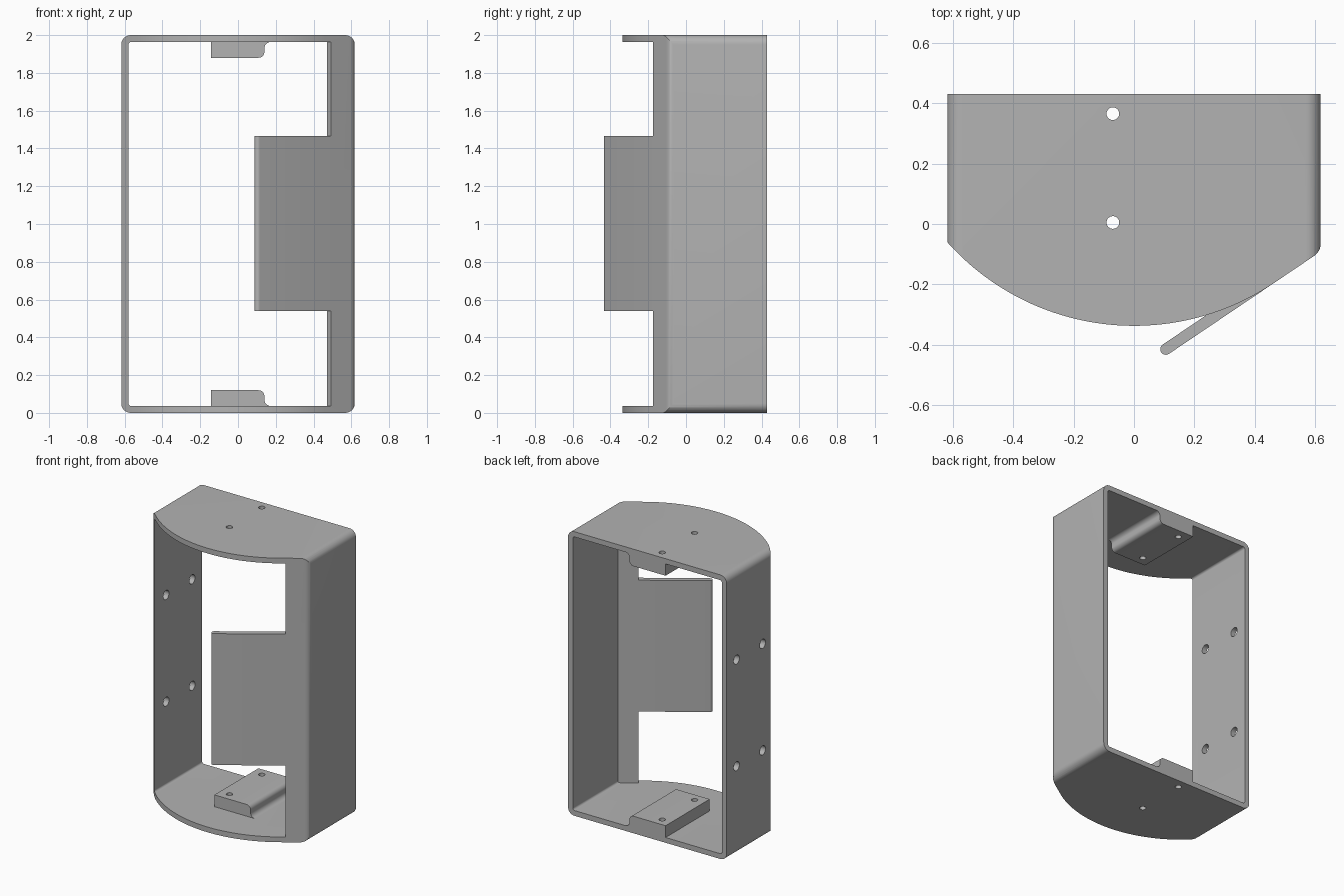
import bpy, bmesh, math
from mathutils import Vector, Matrix

if "Cube" in bpy.data.objects:
    bpy.data.objects.remove(bpy.data.objects["Cube"], do_unlink=True)

W, BACK, H, T = 0.618, 0.43, 2.0, 0.037      # half width, rear, height, sheet thickness
ARC_Y, ARC_R = 0.491, 0.828                  # centre and radius of the bowed front
BEND = math.radians(34)
ALONG = Vector((-math.cos(BEND), -math.sin(BEND)))   # direction of the bent lip
INWARD = Vector((-math.sin(BEND), math.cos(BEND)))
TANGENT = Vector((0, ARC_Y)) - INWARD * ARC_R        # bow meets the lip here
LIP_END = TANGENT - ALONG * 0.035

grey = bpy.data.materials.new("grey metal")
grey.use_nodes = True
grey.diffuse_color = (0.45, 0.45, 0.45, 1)
grey.node_tree.nodes["Principled BSDF"].inputs["Base Color"].default_value = (0.45, 0.45, 0.45, 1)


def arc(cx, cy, r, a0, a1, n=8):
    """Points on an arc, angles in degrees."""
    angles = [math.radians(a0 + (a1 - a0) * i / n) for i in range(n + 1)]
    return [(cx + r * math.cos(a), cy + r * math.sin(a)) for a in angles]


def rounded_rect(x, z0, z1, r):
    corners = [(x - r, z1 - r, 0), (r - x, z1 - r, 90), (r - x, z0 + r, 180), (x - r, z0 + r, 270)]
    return [p for cx, cz, a in corners for p in arc(cx, cz, r, a, a + 90)]


def prism(name, outline, lo, hi, axis="z"):
    """Extrude an xy outline along z, or an xz outline along y."""
    place = (lambda p: (p[0], p[1], lo)) if axis == "z" else (lambda p: (p[0], lo, p[1]))
    bm = bmesh.new()
    face = bm.faces.new([bm.verts.new(place(p)) for p in outline])
    top = bmesh.ops.extrude_face_region(bm, geom=[face])["geom"]
    step = (0, 0, hi - lo) if axis == "z" else (0, hi - lo, 0)
    bmesh.ops.translate(bm, vec=step, verts=[v for v in top if isinstance(v, bmesh.types.BMVert)])
    bmesh.ops.recalc_face_normals(bm, faces=bm.faces)
    return make(name, bm)


def make(name, bm):
    mesh = bpy.data.meshes.new(name)
    bm.to_mesh(mesh)
    bm.free()
    mesh.materials.append(grey)
    obj = bpy.data.objects.new(name, mesh)
    bpy.context.collection.objects.link(obj)
    return obj


def drill(name, centre, radius, length, axis):
    bm = bmesh.new()
    turn = Matrix.Rotation(math.pi / 2, 4, "Y") if axis == "x" else Matrix()
    bmesh.ops.create_cone(bm, cap_ends=True, segments=32, radius1=radius, radius2=radius,
                          depth=length, matrix=Matrix.Translation(centre) @ turn)
    return make(name, bm)


def combine(obj, tool, operation):
    """Apply a boolean to obj."""
    mod = obj.modifiers.new("cut", "BOOLEAN")
    mod.operation, mod.solver, mod.object = operation, "EXACT", tool
    bpy.context.view_layer.update()
    result = bpy.data.meshes.new_from_object(obj.evaluated_get(bpy.context.evaluated_depsgraph_get()))
    obj.modifiers.clear()
    obj.data = result


# Plan outline: straight rear, bowed front, flat lip and rounded bend at the left
corner = TANGENT - ALONG * ((W - TANGENT.x) / math.cos(BEND))
r = 0.05
setback = r * math.tan((math.pi / 2 - BEND) / 2)
bend_centre = Vector((W - r, corner.y + setback))
left_angle = math.degrees(math.acos(W / ARC_R))
plan = [(W, BACK), (-W, BACK)]
plan += arc(0, ARC_Y, ARC_R, 180 + left_angle, 270 + 34, 48)
plan += arc(*bend_centre, r, -56, 0)

# Sheet frame: plan outline limited by the rounded front profile
frame = prism("frame", plan, -0.1, H + 0.1)
profile = prism("profile_cutter", rounded_rect(W, 0, H, 0.05), -0.6, BACK + 0.1, "y")
combine(frame, profile, "INTERSECT")

# Hollow inside, leaving the bent lip standing
inner_end = LIP_END + INWARD * T
inner_far = inner_end - ALONG * 0.6
outer_far = inner_end - INWARD * 0.2
hollow = prism("hollow_cutter", rounded_rect(W - T, T, H - T, 0.015), -0.8, 0.8, "y")
room = prism("room_cutter", [(-1, 1), (inner_far.x, 1), inner_far, inner_end, outer_far,
                             (outer_far.x, -1), (-1, -1)], -0.2, H + 0.2)
combine(hollow, room, "INTERSECT")
combine(frame, hollow, "DIFFERENCE")

# Mounting blocks on the floor and under the roof
x0, x1, z0, z1, f = -0.142, 0.14, T, 0.12, 0.032
step = [(x0, z0), (x0, z1)] + arc(x1 - f, z1 - f, f, 90, 0) + arc(x1 + f, z0 + f, f, 180, 270)
blocks = [prism("lower_block", step, -0.06, BACK, "y"),
          prism("upper_block", [(x, H - z) for x, z in step], -0.06, BACK, "y")]

# Screw holes
cutters = [profile, hollow, room]
for y in (0.005, 0.365):
    pin = drill("vertical_drill", (-0.07, y, H / 2), 0.021, H + 0.4, "z")
    cutters.append(pin)
    for part in [frame] + blocks:
        combine(part, pin, "DIFFERENCE")
for y in (0.03, 0.32):
    for z in (0.625, 1.375):
        pin = drill("side_drill", (-W, y, z), 0.032, 0.3, "x")
        cutters.append(pin)
        combine(frame, pin, "DIFFERENCE")
for cutter in cutters:
    bpy.data.objects.remove(cutter, do_unlink=True)

# Angled flap with a rounded free edge
tip = TANGENT + ALONG * 0.419 + INWARD * T / 2
flap = prism("flap", [LIP_END + INWARD * T, LIP_END] + arc(*tip, T / 2, 304, 124, 12), 0.54, 1.465)

# Smooth shading with sharp edges kept
bpy.ops.object.select_all(action="DESELECT")
for part in [frame, flap] + blocks:
    part.select_set(True)
bpy.context.view_layer.objects.active = frame
bpy.ops.object.shade_smooth_by_angle(angle=math.radians(30))
